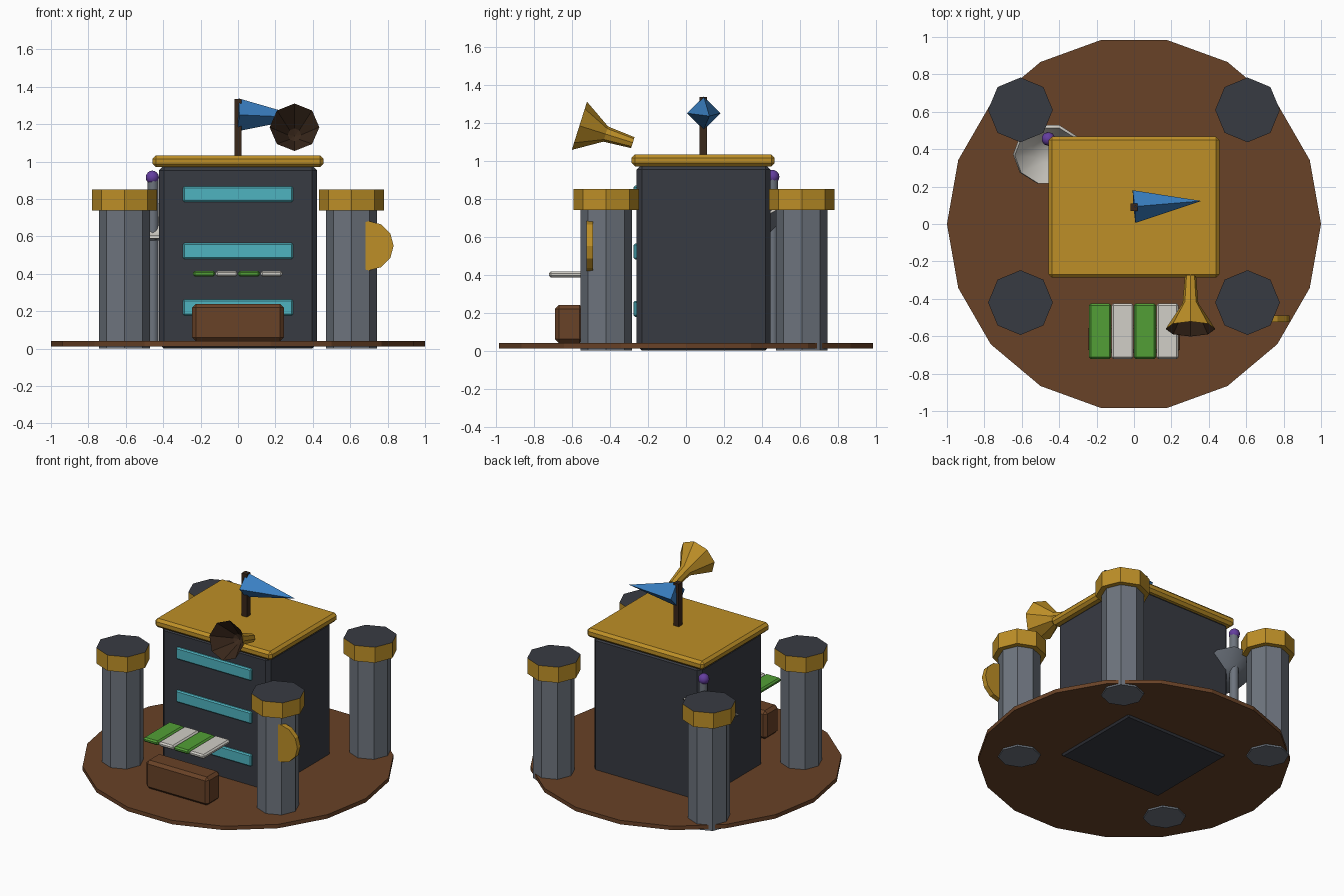
import bpy, bmesh
from math import pi, sin, cos, radians

if "Cube" in bpy.data.objects:
    bpy.data.objects.remove(bpy.data.objects["Cube"])

mats = {}
COLORS = {
    "brown": (0.14, 0.054, 0.02), "charcoal": (0.039, 0.043, 0.055), "gold": (0.51, 0.275, 0.02),
    "slate": (0.153, 0.174, 0.207), "teal": (0.078, 0.456, 0.53), "green": (0.084, 0.347, 0.037),
    "cream": (0.64, 0.62, 0.57), "dark_wood": (0.042, 0.021, 0.011), "blue": (0.042, 0.216, 0.546),
    "purple": (0.127, 0.048, 0.347)}


def mat(name):
    if name not in mats:
        mats[name] = bpy.data.materials.new(name)
        mats[name].diffuse_color = (*COLORS[name], 1)
    return mats[name]


def finish(name, bm, loc, rot, colors):
    bmesh.ops.recalc_face_normals(bm, faces=bm.faces[:])
    me = bpy.data.meshes.new(name)
    bm.to_mesh(me)
    bm.free()
    ob = bpy.data.objects.new(name, me)
    bpy.context.collection.objects.link(ob)
    ob.location = loc
    ob.rotation_euler = [radians(a) for a in rot]
    for c in colors:
        me.materials.append(mat(c))
    return ob


def box(name, lo, hi, color, bevel=0.0):
    bm = bmesh.new()
    bmesh.ops.create_cube(bm, size=1)
    size = [b - a for a, b in zip(lo, hi)]
    bmesh.ops.scale(bm, vec=size, verts=bm.verts[:])
    ob = finish(name, bm, [(a + b) / 2 for a, b in zip(lo, hi)], (0, 0, 0), [color])
    if bevel:
        m = ob.modifiers.new("bevel", 'BEVEL')
        m.width, m.segments = bevel, 1
    return ob


def lathe(name, profile, sides, loc, colors, rot=(0, 0, 0), switch=99):
    """Spin (radius, height) points round z; segments from `switch` on use the second colour."""
    bm = bmesh.new()
    rings = []
    for r, h in profile:
        if r == 0:
            rings.append([bm.verts.new((0, 0, h))] * sides)
        else:
            rings.append([bm.verts.new((r * cos(2 * pi * i / sides), r * sin(2 * pi * i / sides), h))
                          for i in range(sides)])
    for k, (a, b) in enumerate(zip(rings, rings[1:])):
        for i in range(sides):
            j = (i + 1) % sides
            quad = list(dict.fromkeys((a[i], a[j], b[j], b[i])))
            bm.faces.new(quad).material_index = int(k >= switch)
    for k, ring in ((0, rings[0]), (len(rings), rings[-1])):
        if ring[0] != ring[1]:
            bm.faces.new(ring).material_index = int(k >= switch)
    return finish(name, bm, loc, rot, colors)


def smooth(ob, angle=50):
    bpy.ops.object.select_all(action='DESELECT')
    ob.select_set(True)
    bpy.context.view_layer.objects.active = ob
    bpy.ops.object.shade_smooth_by_angle(angle=radians(angle))


# Ground plate
lathe("ground_plate", [(1, 0.012), (1, 0.04)], 18, (0, 0, 0), ["brown"])

# Main block, roof slab and window strips
box("main_block", (-0.423, -0.26, 0), (0.423, 0.445, 0.98), "charcoal", 0.027)
box("roof_slab", (-0.457, -0.287, 0.97), (0.457, 0.467, 1.033), "gold", 0.018)
for i, z in enumerate((0.22, 0.522, 0.826)):
    box(f"window_strip_{i + 1}", (-0.295, -0.276, z - 0.042), (0.295, -0.24, z + 0.042), "teal", 0.008)

# Corner columns with gold, dark-topped caps
for side, sx in (("left", -1), ("right", 1)):
    for end, y in (("front", -0.42), ("back", 0.61)):
        lathe(f"{end}_{side}_column", [(0.136, 0), (0.136, 0.76)], 8, (sx * 0.607, y, 0), ["slate"])
        lathe(f"{end}_{side}_cap", [(0.173, 0.74), (0.173, 0.85)], 8, (sx * 0.607, y, 0),
              ["gold", "charcoal"], switch=2)

# Round sign on the front right column
lathe("round_sign", [(0.132, -0.018), (0.132, 0.018)], 12, (0.70, -0.507, 0.55), ["gold"], (90, 0, 0))

# Counter and striped awning
box("counter", (-0.245, -0.69, 0.04), (0.245, -0.54, 0.24), "brown", 0.02)
for i in range(4):
    x = -0.181 + i * 0.12
    box(f"awning_slat_{i + 1}", (x - 0.059, -0.722, 0.385), (x + 0.059, -0.425, 0.416),
        ("green", "cream")[i % 2], 0.01)

# Flag pole and pointed pennant
box("flag_pole", (-0.02, 0.07, 1.02), (0.02, 0.11, 1.335), "dark_wood")
lathe("pennant", [(0.088, 0), (0, 0.362)], 4, (0, 0.093, 1.25), ["blue"], (0, 92.4, 4.8))

# Horn with dark hollow mouth
lathe("horn", [(0.03, 0), (0.042, 0.15), (0.133, 0.295), (0.13, 0.293), (0.036, 0.16), (0, 0.14)],
      8, (0.302, -0.28, 1.095), ["gold", "dark_wood"], (72.5, 0, 0), switch=2)

# Mast with ball and tilted dish
mast = lathe("mast", [(0.03, 0.03), (0.03, 0.9)], 8, (-0.455, 0.455, 0), ["slate"])
dish = lathe("dish", [(0, -0.1), (0.09, -0.07), (0.19, 0), (0.18, 0.012), (0.085, -0.055), (0, -0.085)],
             10, (-0.457, 0.372, 0.68), ["slate", "cream"], (30, 0, 0), switch=2)
bm = bmesh.new()
bmesh.ops.create_uvsphere(bm, u_segments=10, v_segments=8, radius=0.037)
ball = finish("mast_ball", bm, (-0.458, 0.455, 0.915), (0, 0, 0), ["purple"])
for ob in (mast, dish, ball):
    smooth(ob)

for m in bpy.data.materials:
    if m.users and not m.is_grease_pencil:
        m.use_nodes = True
        m.node_tree.nodes["Principled BSDF"].inputs["Base Color"].default_value = m.diffuse_color
